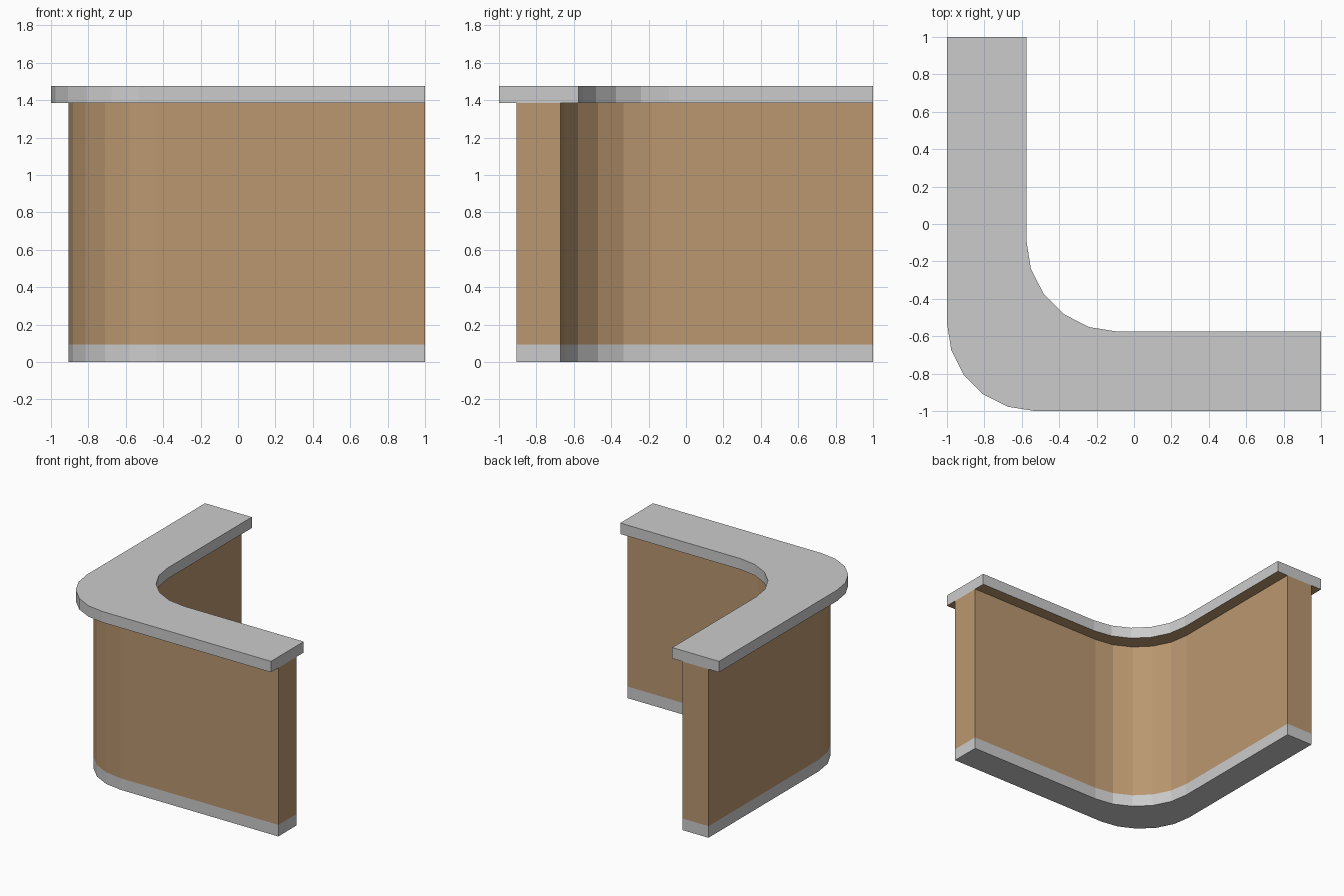
import bpy, bmesh
from math import sin, cos, pi

if "Cube" in bpy.data.objects:
    bpy.data.objects.remove(bpy.data.objects["Cube"])

brown = bpy.data.materials.new("wood_brown")
brown.diffuse_color = (0.49, 0.31, 0.16, 1)
brown.use_nodes = True
brown.node_tree.nodes["Principled BSDF"].inputs["Base Color"].default_value = brown.diffuse_color
grey = bpy.data.materials.new("grey")
grey.diffuse_color = (0.8, 0.8, 0.8, 1)
grey.use_nodes = True
grey.node_tree.nodes["Principled BSDF"].inputs["Base Color"].default_value = grey.diffuse_color

SEG = 5  # flat facets per rounded corner


def corner(edge, radius):
    """Rounded corner from the left wall line to the front wall line."""
    c = edge + radius
    angles = [pi / 2 * i / SEG for i in range(SEG + 1)]
    return [(c - radius * cos(a), c - radius * sin(a)) for a in angles]


def l_slab(name, outer, inner, z0, z1, mat, under=None):
    """Extruded L-shaped plan with rounded inner and outer corners."""
    plan = ([(outer, 1)] + corner(outer, 0.47) + [(1, outer), (1, inner)]
            + corner(inner, 0.485)[::-1] + [(inner, 1)])
    bm = bmesh.new()
    base = bm.faces.new([bm.verts.new((x, y, z0)) for x, y in plan])
    ext = bmesh.ops.extrude_face_region(bm, geom=[base], use_keep_orig=True)
    top = [g for g in ext["geom"] if isinstance(g, bmesh.types.BMVert)]
    bmesh.ops.translate(bm, verts=top, vec=(0, 0, z1 - z0))
    bmesh.ops.recalc_face_normals(bm, faces=bm.faces)
    if under:
        for f in bm.faces:
            if f.normal.z < -0.9:
                f.material_index = 1
    mesh = bpy.data.meshes.new(name)
    bm.to_mesh(mesh)
    bm.free()
    mesh.materials.append(mat)
    if under:
        mesh.materials.append(under)
    obj = bpy.data.objects.new(name, mesh)
    bpy.context.collection.objects.link(obj)
    return obj


# Grey kick base, wooden wall, overhanging countertop with wooden underside
l_slab("kick_base", -0.905, -0.67, 0, 0.095, grey)
l_slab("counter_wall", -0.905, -0.67, 0.095, 1.385, brown)
l_slab("countertop", -1, -0.575, 1.385, 1.475, grey, brown)
